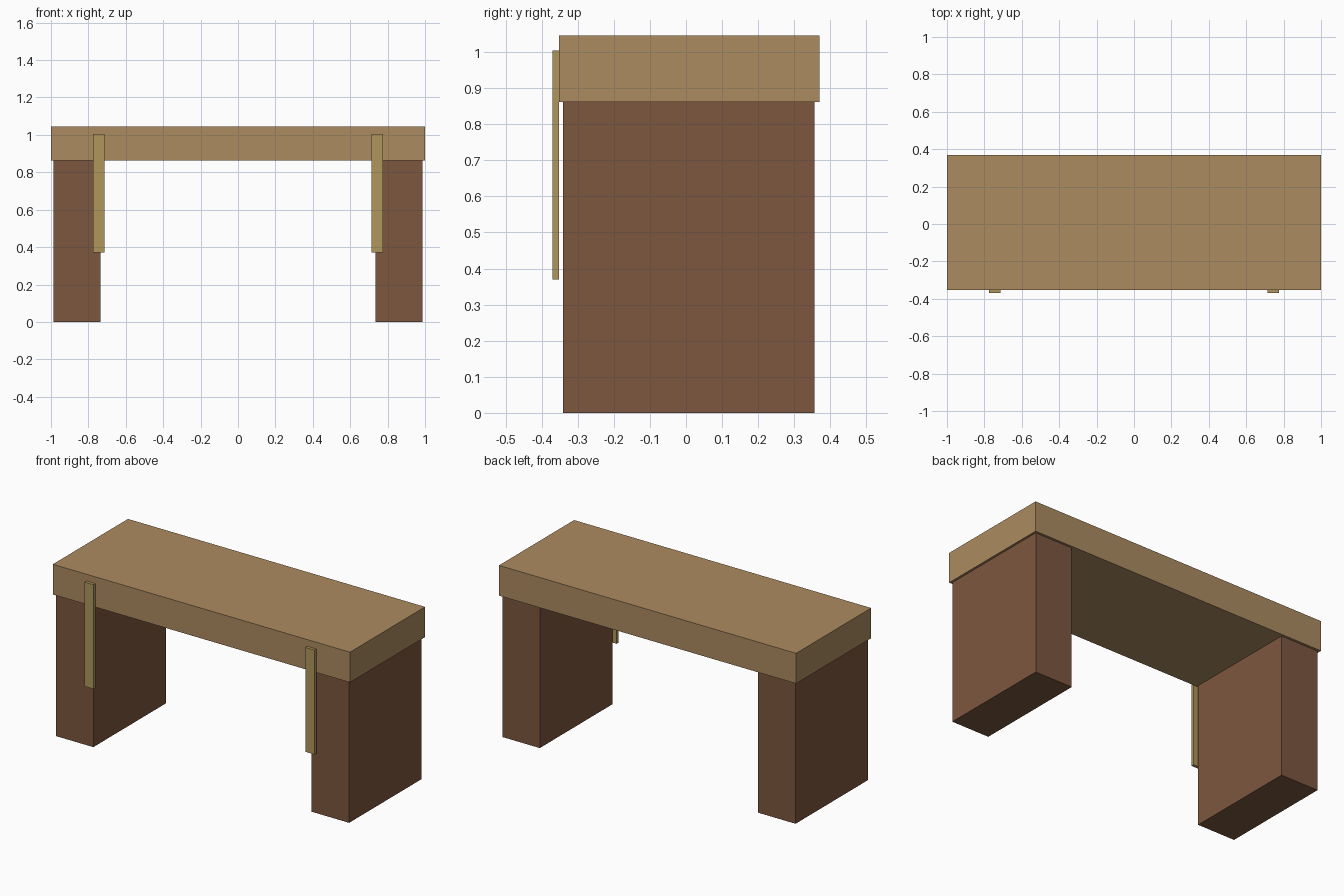
import bpy

if "Cube" in bpy.data.objects:
    bpy.data.objects.remove(bpy.data.objects["Cube"])


def material(name, color):
    mat = bpy.data.materials.new(name)
    mat.diffuse_color = (*color, 1)
    mat.use_nodes = True
    mat.node_tree.nodes["Principled BSDF"].inputs["Base Color"].default_value = mat.diffuse_color
    return mat


def box(name, x, y, z, mat):
    """Box spanning the (min, max) ranges on each axis."""
    center = [(a + b) / 2 for a, b in (x, y, z)]
    bpy.ops.mesh.primitive_cube_add(size=1, location=center)
    obj = bpy.context.object
    obj.name = name
    obj.scale = [b - a for a, b in (x, y, z)]
    bpy.ops.object.transform_apply(location=False, rotation=False, scale=True)
    obj.data.materials.append(mat)
    return obj


light_wood = material("light_wood", (0.413, 0.258, 0.119))
dark_wood = material("dark_wood", (0.202, 0.095, 0.050))
brass = material("brass", (0.434, 0.305, 0.107))

# Thick slab top
box("table_top", (-1, 1), (-0.352, 0.37), (0.862, 1.046), light_wood)

# Pedestal and front strip on each side
for side, s in (("left", -1), ("right", 1)):
    box(f"{side}_pedestal", sorted((s * 0.735, s * 0.987)),
        (-0.341, 0.356), (0, 0.862), dark_wood)
    box(f"{side}_front_strip", sorted((s * 0.713, s * 0.774)),
        (-0.37, -0.352), (0.37, 1.005), brass)
